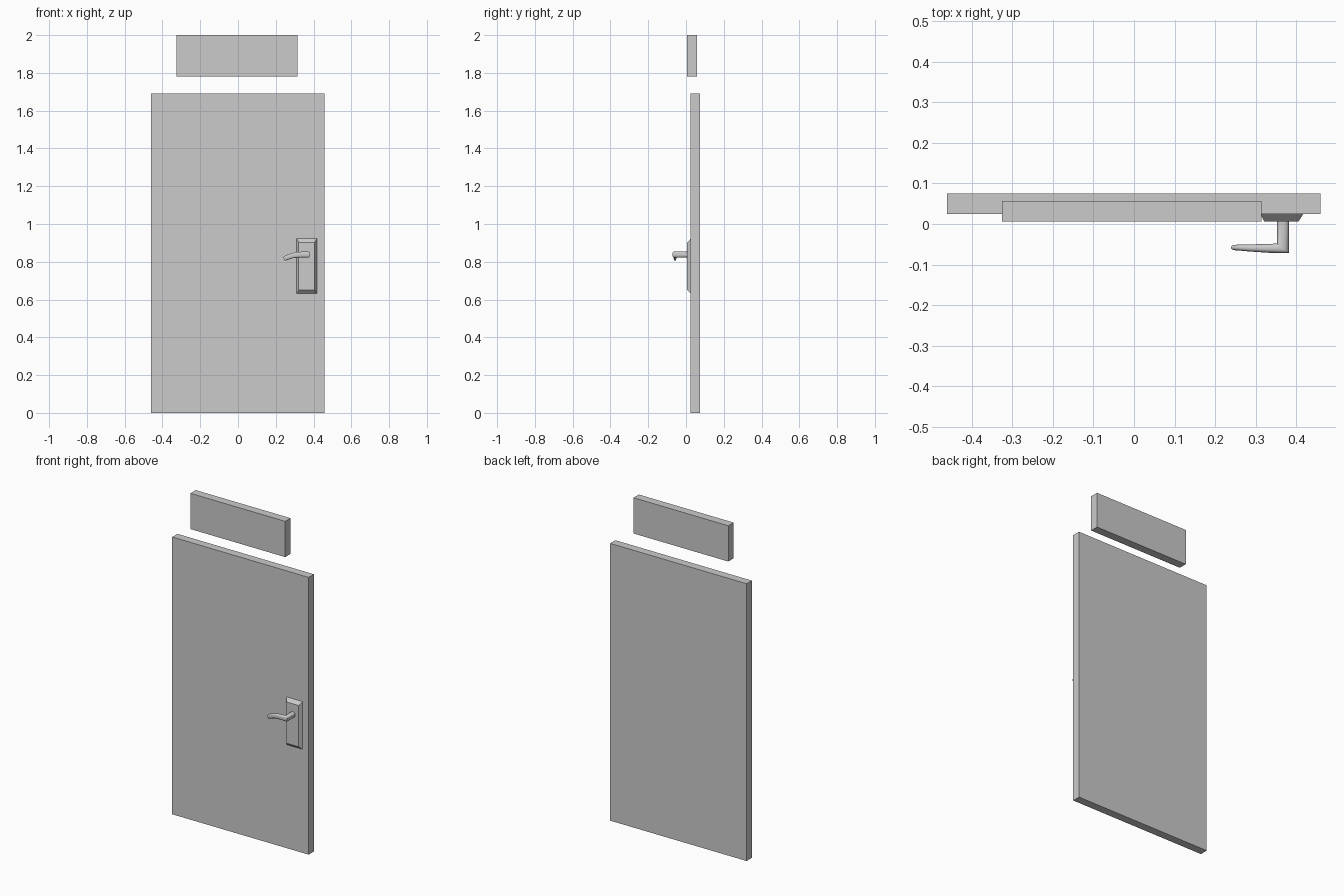
import bpy, bmesh, math
from mathutils import Vector

if "Cube" in bpy.data.objects:
    bpy.data.objects.remove(bpy.data.objects["Cube"])


def make_object(name, bm):
    bmesh.ops.recalc_face_normals(bm, faces=bm.faces)
    mesh = bpy.data.meshes.new(name)
    bm.to_mesh(mesh)
    bm.free()
    obj = bpy.data.objects.new(name, mesh)
    bpy.context.collection.objects.link(obj)
    return obj


def loft(name, rings):
    """Skin a list of equal-length point rings and cap both ends."""
    bm = bmesh.new()
    loops = [[bm.verts.new(p) for p in ring] for ring in rings]
    n = len(loops[0])
    for a, b in zip(loops, loops[1:]):
        for i in range(n):
            j = (i + 1) % n
            bm.faces.new((a[i], a[j], b[j], b[i]))
    bm.faces.new(loops[0])
    bm.faces.new(loops[-1])
    return make_object(name, bm)


def rect(x0, x1, z0, z1, y):
    return [(x0, y, z0), (x1, y, z0), (x1, y, z1), (x0, y, z1)]


def oval(center, u, v, sides=16):
    """Slightly squared oval ring spanned by half-axes u and v."""
    c, u, v = Vector(center), Vector(u), Vector(v)
    pts = []
    for k in range(sides):
        t = 2 * math.pi * (k + 0.5) / sides
        cu, sv = math.cos(t), math.sin(t)
        pts.append(c + u * math.copysign(abs(cu) ** 0.75, cu)
                   + v * math.copysign(abs(sv) ** 0.75, sv))
    return pts


# Door leaf and the panel above it
loft("door_leaf", [rect(-0.461, 0.459, 0, 1.69, y) for y in (0.025, 0.075)])
loft("upper_panel", [rect(-0.325, 0.314, 1.782, 2.0, y) for y in (0.006, 0.057)])

# Chamfered handle plate
loft("handle_plate", [rect(0.311, 0.417, 0.631, 0.922, 0.025),
                      rect(0.321, 0.405, 0.650, 0.902, 0.006)])

# Lever: straight stem, mitred corner, drooping tapered grip
lever = loft("handle_lever", [
    oval((0.367, 0.008, 0.838), (0.015, 0, 0), (0, 0, 0.016)),
    oval((0.367, -0.060, 0.838), (0.015, -0.012, 0), (0, 0, 0.016)),
    oval((0.335, -0.060, 0.838), (0, -0.0112, 0), (0, 0, 0.0155)),
    oval((0.310, -0.0595, 0.8365), (0, -0.0100, 0), (-0.001, 0, 0.0148)),
    oval((0.285, -0.059, 0.832), (0, -0.0088, 0), (-0.0025, 0, 0.0138)),
    oval((0.262, -0.058, 0.824), (0, -0.0076, 0), (-0.004, 0, 0.0125)),
    oval((0.247, -0.058, 0.817), (0, -0.0065, 0), (-0.005, 0, 0.0115)),
    oval((0.243, -0.058, 0.815), (0, -0.0045, 0), (-0.004, 0, 0.0090)),
])

# Smooth lever with crisp corners
bpy.ops.object.select_all(action='DESELECT')
lever.select_set(True)
bpy.context.view_layer.objects.active = lever
bpy.ops.object.shade_smooth_by_angle(angle=math.radians(35))
